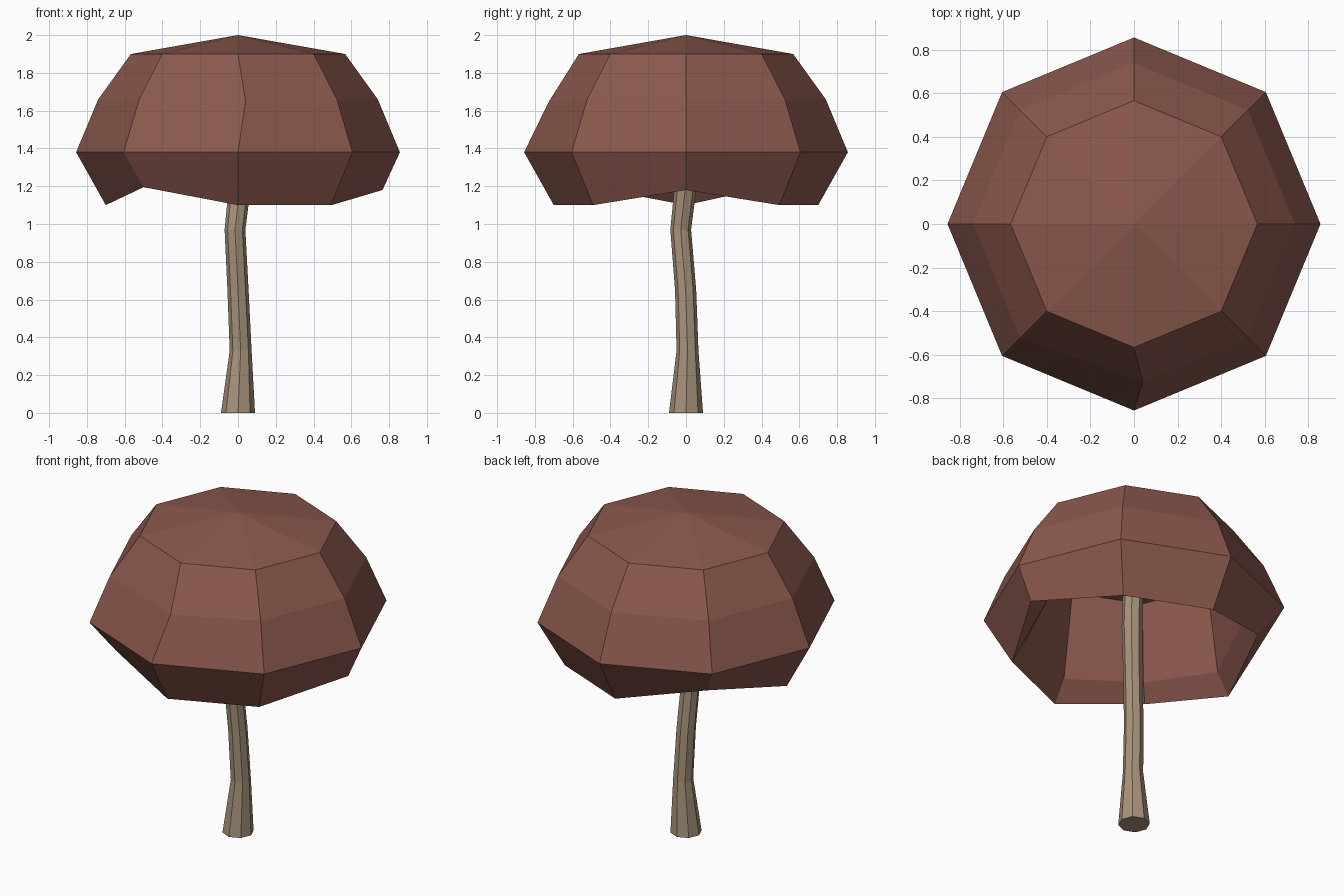
import bpy, bmesh
from math import sin, cos, pi

if "Cube" in bpy.data.objects:
    bpy.data.objects.remove(bpy.data.objects["Cube"])

SIDES = 8


def ring(r, z, cx=0.0, cy=0.0):
    """Octagon of points; r and z may be one value or one per corner."""
    rs = r if isinstance(r, list) else [r] * SIDES
    zs = z if isinstance(z, list) else [z] * SIDES
    return [(cx + rs[i] * cos(2 * pi * i / SIDES),
             cy + rs[i] * sin(2 * pi * i / SIDES), zs[i]) for i in range(SIDES)]


def loft(name, rings, start, end, color):
    """Skin rings; each end closes to a point, or flat when None."""
    bm = bmesh.new()
    loops = [[bm.verts.new(p) for p in pts] for pts in rings]
    for a, b in zip(loops, loops[1:]):
        for i in range(SIDES):
            j = (i + 1) % SIDES
            bm.faces.new((a[i], a[j], b[j], b[i]))
    for loop, tip in ((loops[0], start), (loops[-1], end)):
        if tip is None:
            bm.faces.new(loop)
        else:
            v = bm.verts.new(tip)
            for i in range(SIDES):
                bm.faces.new((loop[i], loop[(i + 1) % SIDES], v))
    bmesh.ops.recalc_face_normals(bm, faces=bm.faces)
    mesh = bpy.data.meshes.new(name)
    bm.to_mesh(mesh)
    bm.free()
    mat = bpy.data.materials.new(name + "_colour")
    mat.diffuse_color = (*color, 1)
    mat.use_nodes = True
    mat.node_tree.nodes["Principled BSDF"].inputs["Base Color"].default_value = mat.diffuse_color
    mesh.materials.append(mat)
    obj = bpy.data.objects.new(name, mesh)
    bpy.context.collection.objects.link(obj)
    return obj


# Mushroom cap: outer dome, uneven rim, hollow underside
rim_z = [1.18, 1.10, 1.10, 1.21, 1.10, 1.195, 1.10, 1.10]
rim_r = [0.765, 0.70, 0.70, 0.707, 0.70, 0.707, 0.70, 0.695]
lip_z = [1.23 + 0.6 * (z - 1.10) for z in rim_z]
bulge = ring(0.74, 1.66)
bulge[6] = (0.04, -0.725, 1.65)
loft("cap",
     [ring(0.567, 1.90), bulge, ring(0.857, 1.38), ring(rim_r, rim_z),
      ring(0.62, lip_z), ring(0.545, 1.76)],
     (0, 0, 2.0), (0, 0, 1.82), (0.258, 0.098, 0.074))

# Crooked stem: z, radius, centre x, centre y
path = [(0, 0.09, 0, 0), (0.33, 0.058, 0.014, 0.008), (0.65, 0.056, 0, -0.002),
        (0.97, 0.055, -0.016, -0.028), (1.29, 0.06, 0.02, 0.008), (1.78, 0.055, 0, 0)]
loft("stem", [ring(r, z, x, y) for z, r, x, y in path], None, None, (0.39, 0.29, 0.195))
